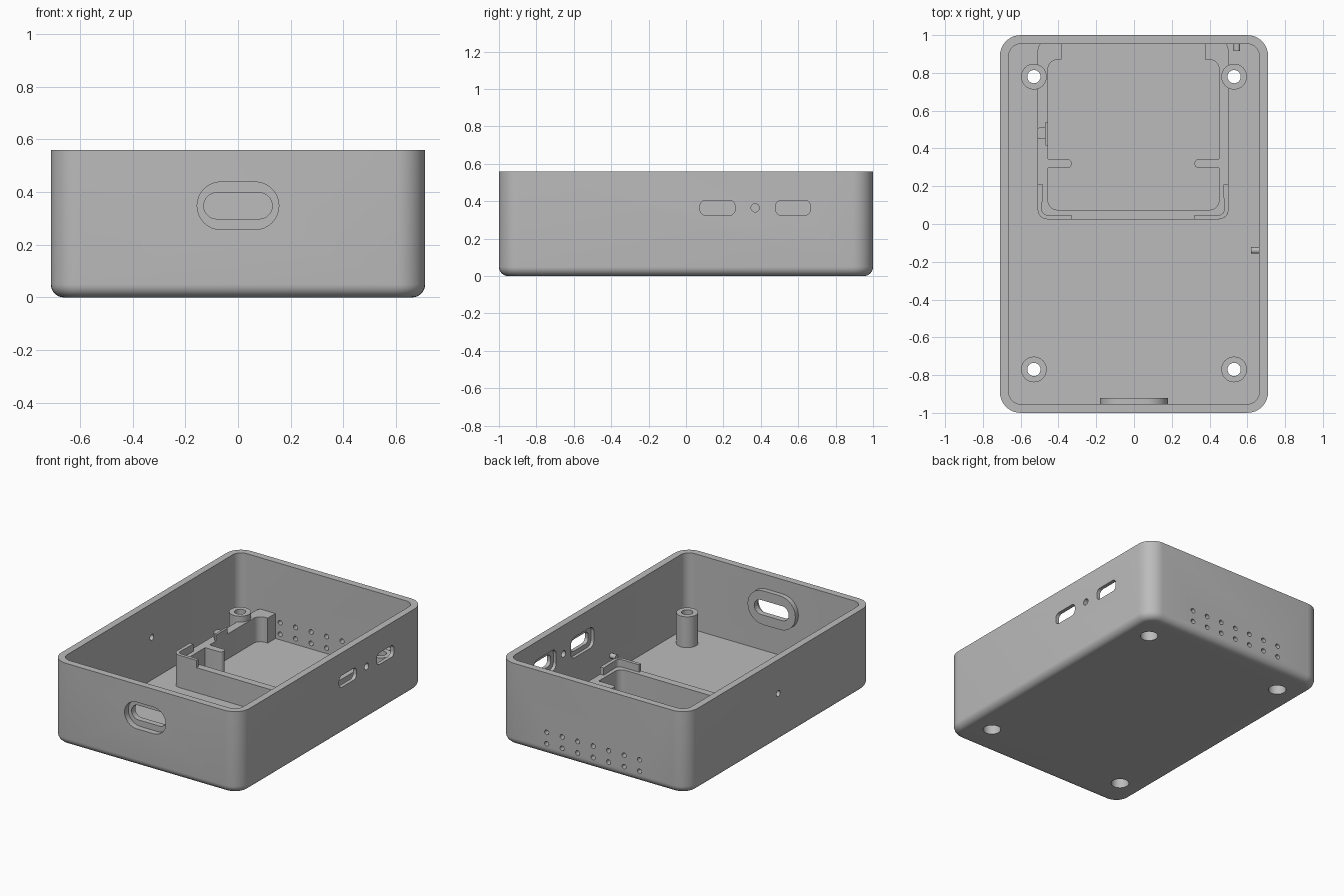
import bpy, bmesh, math

if "Cube" in bpy.data.objects:
    bpy.data.objects.remove(bpy.data.objects["Cube"])

grey = bpy.data.materials.new("grey_plastic")
grey.diffuse_color = (0.5, 0.5, 0.5, 1)
grey.use_nodes = True
grey.node_tree.nodes["Principled BSDF"].inputs["Base Color"].default_value = grey.diffuse_color


def rrect(x0, x1, y0, y1, r, n=8):
    """Rounded rectangle outline."""
    pts = []
    for cx, cy, a0 in ((x1 - r, y1 - r, 0), (x0 + r, y1 - r, 90),
                       (x0 + r, y0 + r, 180), (x1 - r, y0 + r, 270)):
        for i in range(n + 1):
            a = math.radians(a0 + 90 * i / n)
            pts.append((cx + r * math.cos(a), cy + r * math.sin(a)))
    return pts


def circle(cx, cy, r, n=32):
    return [(cx + r * math.cos(2 * math.pi * i / n),
             cy + r * math.sin(2 * math.pi * i / n)) for i in range(n)]


def loft(name, rings, axis="z"):
    """Solid through a list of (outline, level) rings along an axis."""
    place = {"z": lambda u, v, w: (u, v, w),
             "x": lambda u, v, w: (w, u, v),
             "y": lambda u, v, w: (u, w, v)}[axis]
    bm = bmesh.new()
    loops = [[bm.verts.new(place(u, v, w)) for u, v in pts] for pts, w in rings]
    for a, b in zip(loops, loops[1:]):
        for i in range(len(a)):
            j = (i + 1) % len(a)
            bm.faces.new((a[i], a[j], b[j], b[i]))
    bm.faces.new(loops[0])
    bm.faces.new(loops[-1])
    bmesh.ops.remove_doubles(bm, verts=bm.verts, dist=1e-5)
    bmesh.ops.recalc_face_normals(bm, faces=bm.faces)
    me = bpy.data.meshes.new(name)
    bm.to_mesh(me)
    bm.free()
    me.materials.append(grey)
    ob = bpy.data.objects.new(name, me)
    bpy.context.collection.objects.link(ob)
    return ob


def prism(name, pts, a, b, axis="z"):
    return loft(name, [(pts, a), (pts, b)], axis)


def cut(ob, *cutters):
    """Subtract cutters, bake the result and delete the cutters."""
    for c in cutters:
        m = ob.modifiers.new("cut", "BOOLEAN")
        m.operation, m.solver, m.object = "DIFFERENCE", "EXACT", c
    dg = bpy.context.evaluated_depsgraph_get()
    me = bpy.data.meshes.new_from_object(ob.evaluated_get(dg))
    ob.modifiers.clear()
    ob.data = me
    for c in cutters:
        bpy.data.objects.remove(c)


X, Y, H, WALL, FLOOR = 0.71, 1.0, 0.56, 0.047, 0.04

# Case shell with rounded lower edge
F = 0.05
rings = []
for i in range(9):
    a = math.radians(90 * i / 8)
    d = F * (1 - math.sin(a))
    rings.append((rrect(-X + d, X - d, -Y + d, Y - d, 0.11 - d), F * (1 - math.cos(a))))
rings.append((rrect(-X, X, -Y, Y, 0.11), H))
case = loft("case_shell", rings)
cut(case, prism("cavity", rrect(-X + WALL, X - WALL, -Y + WALL, Y - WALL, 0.063), FLOOR, 1))

# Front recess, side ports, indicator hole, left pinhole
holes = [prism("recess", rrect(-0.155, 0.155, 0.257, 0.438, 0.0904), -1.1, -0.9, "y"),
         prism("indicator", circle(0.37, 0.365, 0.022), 0.6, 0.8, "x"),
         prism("pinhole", circle(0.02, 0.33, 0.02), -0.8, -0.6, "x")]
for y0, y1 in ((0.075, 0.262), (0.48, 0.665)):
    holes.append(prism("port", rrect(y0, y1, 0.325, 0.405, 0.03), 0.6, 0.8, "x"))
    holes.append(prism("port_relief", rrect(y0 - 0.03, y1 + 0.03, 0.295, 0.435, 0.04),
                       0.6, 0.685, "x"))
# Rear vents
for i in range(7):
    for z in (0.078, 0.156):
        holes.append(prism("vent", circle(-0.35 + i * 0.7 / 6, z, 0.016, 16), 0.9, 1.1, "y"))

# Screw posts with counterbores from below
posts = []
for x in (-0.53, 0.53):
    for y in (-0.77, 0.78):
        post = prism("screw_post", circle(x, y, 0.068), 0.02, 0.25)
        cut(post, prism("bore", circle(x, y, 0.035), -0.1, 0.5),
            prism("counterbore", circle(x, y, 0.056), -0.1, 0.1))
        posts.append(post)
        holes.append(prism("floor_hole", circle(x, y, 0.056), -0.1, 0.1))
cut(case, *holes)

# Collar behind the front opening
collar = prism("slot_collar", rrect(-0.18, 0.18, 0.232, 0.463, 0.115), -0.96, -0.92, "y")
cut(collar, prism("slot", rrect(-0.13, 0.13, 0.298, 0.397, 0.0494), -1.1, -0.8, "y"))

# Board tray: low frame around a pocket
TOP = 0.21
tray = prism("tray_frame", rrect(-0.51, 0.50, 0.025, 0.97, 0.05), 0.03, TOP)
cut(tray, prism("pocket", rrect(-0.455, 0.45, 0.075, 0.87, 0.05), -0.1, 0.5),
    prism("pocket_rear", rrect(-0.385, 0.375, 0.5, 1.1, 0.02), -0.1, 0.5),
    *[prism("post_gap", circle(x, 0.78, 0.06), -0.1, 0.5) for x in (-0.53, 0.53)])

parts = [case, collar, tray] + posts
arc = [math.radians(180 + 90 * i / 6) for i in range(7)]
guard = ([(-0.51, 0.21)] + [(-0.46 + 0.05 * math.cos(a), 0.075 + 0.05 * math.sin(a)) for a in arc]
         + [(-0.33, 0.025), (-0.33, 0.048)]
         + [(-0.46 + 0.027 * math.cos(a), 0.075 + 0.027 * math.sin(a)) for a in reversed(arc)]
         + [(-0.483, 0.21)])
for s in (1, -1):
    def mirror(pts):
        return [(s * (u + 0.005) - 0.005, v) for u, v in pts]
    # Raised corner guards and rounded support fingers
    parts.append(prism("corner_guard", mirror(guard), TOP - 0.02, 0.26))
    parts.append(prism("support_finger", mirror(rrect(-0.49, -0.33, 0.296, 0.344, 0.0238)),
                       0.03, TOP))

# Latch on the left side of the tray
parts.append(prism("latch_plate", rrect(-0.47, -0.455, 0.415, 0.54, 0.004, 2), 0.03, 0.25))
parts.append(prism("latch_stem", rrect(-0.51, -0.46, 0.45, 0.51, 0.01, 3), 0.1, 0.24))

# Small locating pegs on the right and rear walls
parts.append(prism("side_peg", circle(-0.14, 0.16, 0.017, 16), 0.62, 0.68, "x"))
parts.append(prism("rear_peg", circle(0.545, 0.16, 0.017, 16), 0.915, 0.97, "y"))

# Smooth curved surfaces, keep edges sharp
bpy.ops.object.select_all(action="DESELECT")
for ob in parts:
    ob.select_set(True)
bpy.context.view_layer.objects.active = case
bpy.ops.object.shade_smooth_by_angle(angle=math.radians(30))
